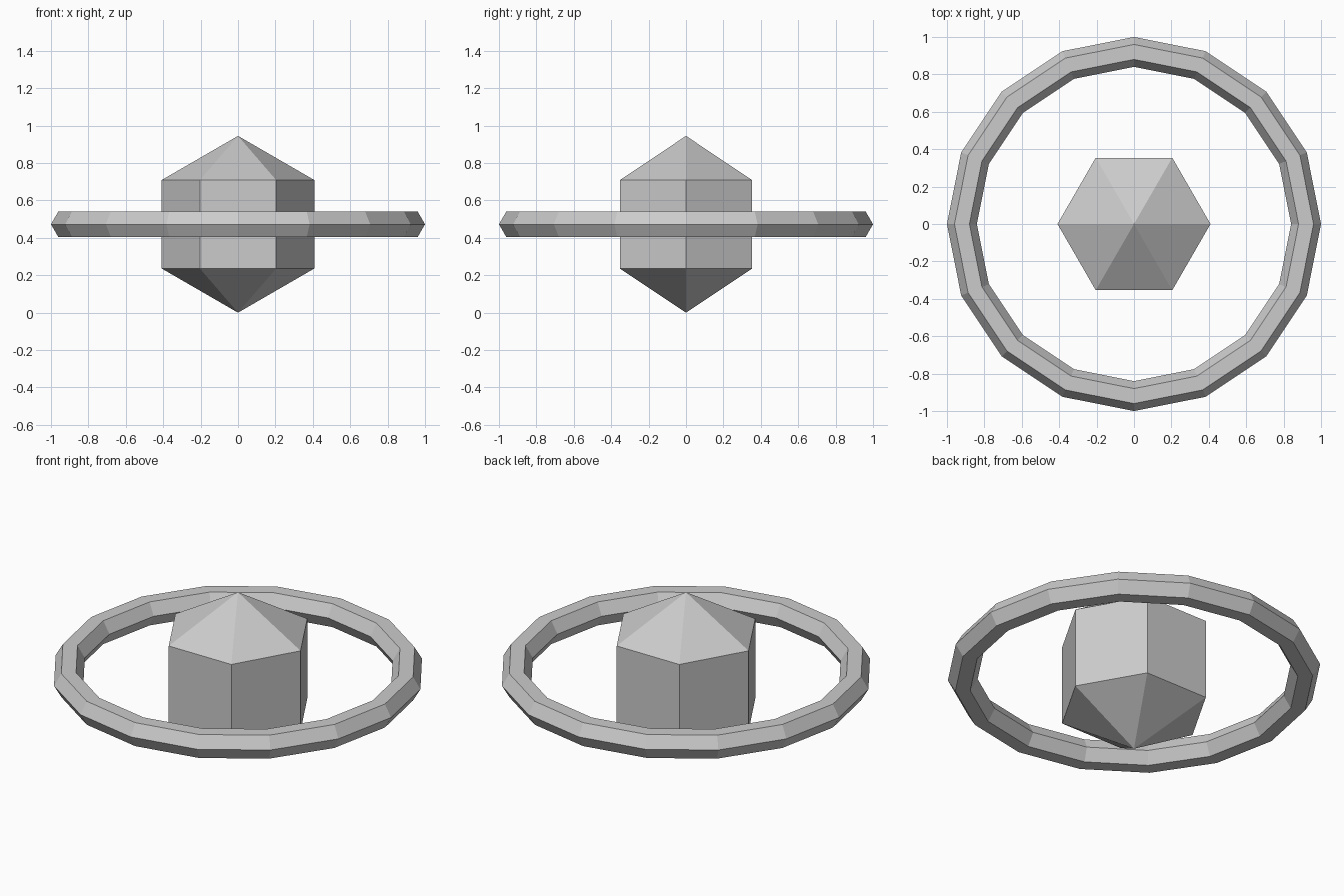
import bpy, bmesh, math

if "Cube" in bpy.data.objects:
    bpy.data.objects.remove(bpy.data.objects["Cube"])

CENTRE_Z = 0.4725

grey = bpy.data.materials.new("light grey")
grey.diffuse_color = (0.6, 0.6, 0.6, 1)
grey.use_nodes = True
grey.node_tree.nodes["Principled BSDF"].inputs["Base Color"].default_value = grey.diffuse_color


def lathe(name, profile, sides, closed):
    """Spin an (r, z) profile around z; r = 0 gives a single tip vertex."""
    bm = bmesh.new()
    rings = []
    for r, z in profile:
        if r == 0:
            rings.append([bm.verts.new((0, 0, z))] * sides)
        else:
            rings.append([bm.verts.new((r * math.cos(math.tau * i / sides),
                                        r * math.sin(math.tau * i / sides), z))
                          for i in range(sides)])
    pairs = list(zip(rings, rings[1:]))
    if closed:
        pairs.append((rings[-1], rings[0]))
    for a, b in pairs:
        for i in range(sides):
            j = (i + 1) % sides
            corners = dict.fromkeys((a[i], a[j], b[j], b[i]))
            bm.faces.new(list(corners))
    bmesh.ops.recalc_face_normals(bm, faces=bm.faces)
    mesh = bpy.data.meshes.new(name)
    bm.to_mesh(mesh)
    bm.free()
    mesh.materials.append(grey)
    obj = bpy.data.objects.new(name, mesh)
    obj.location.z = CENTRE_Z
    bpy.context.collection.objects.link(obj)
    return obj


# Six-sided crystal, pointed at both ends
lathe("crystal", [(0, -0.4725), (0.409, -0.236), (0.409, 0.236), (0, 0.4725)], 6, False)

# Sixteen-sided floating ring with a hexagonal section
section = [(0.92 + 0.08 * math.cos(math.tau * k / 6), 0.08 * math.sin(math.tau * k / 6))
           for k in range(6)]
lathe("ring", section, 16, True)
